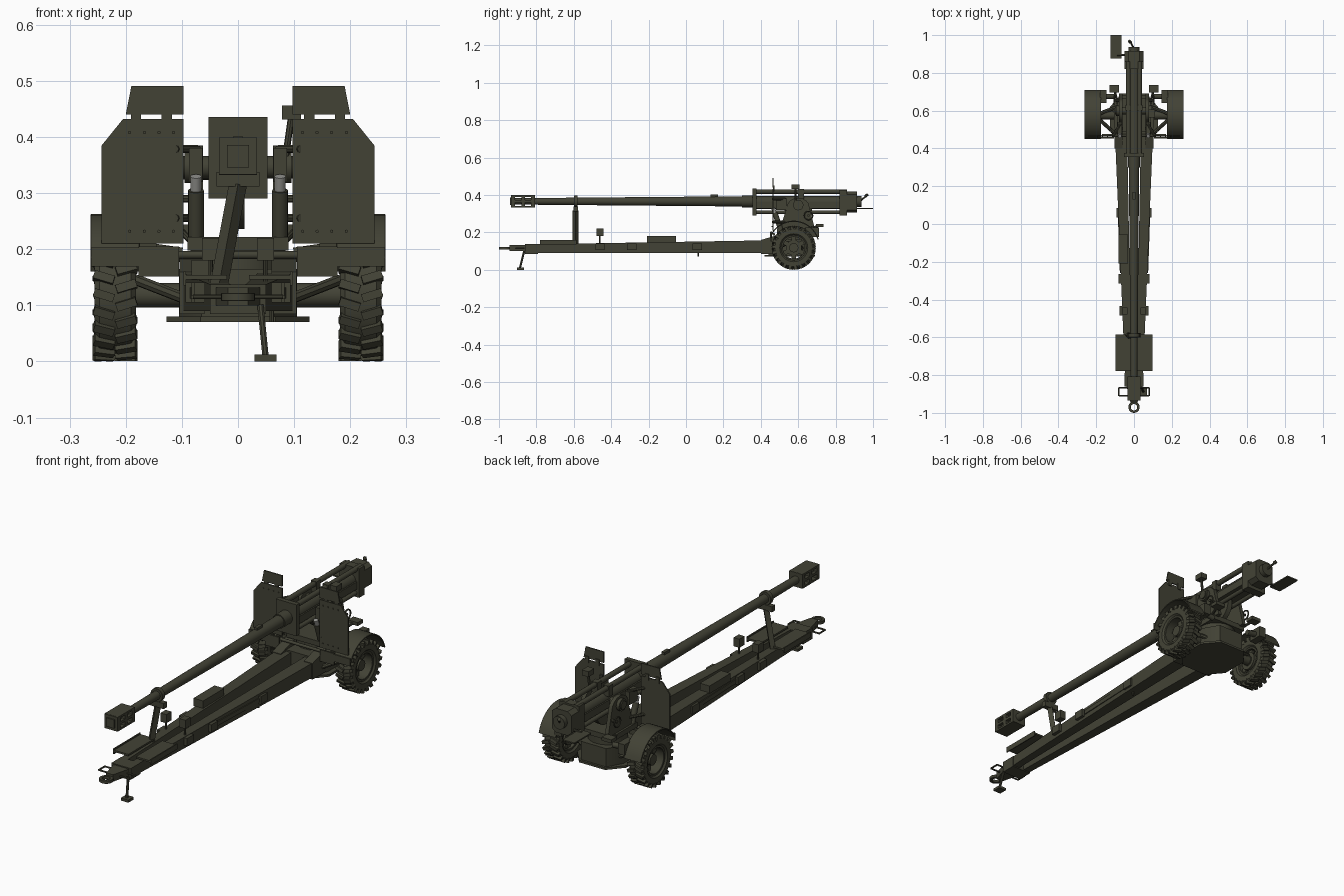
import bpy, bmesh, math
from mathutils import Matrix, Vector

cube = bpy.data.objects.get("Cube")
if cube:
    bpy.data.objects.remove(cube)

X, Y, Z = Vector((1, 0, 0)), Vector((0, 1, 0)), Vector((0, 0, 1))
made = []


def material(name, red, green, blue):
    mat = bpy.data.materials.new(name)
    mat.use_nodes = True
    mat.diffuse_color = (red, green, blue, 1)
    mat.node_tree.nodes["Principled BSDF"].inputs["Base Color"].default_value = mat.diffuse_color
    return mat


olive = material("olive drab", .055, .055, .036)
steel = material("bare steel", .3, .3, .28)


def finish(name, bm, mirror=False, mat=olive):
    bmesh.ops.recalc_face_normals(bm, faces=bm.faces)
    mesh = bpy.data.meshes.new(name)
    bm.to_mesh(mesh)
    bm.free()
    mesh.materials.append(mat)
    part = bpy.data.objects.new(name, mesh)
    bpy.context.collection.objects.link(part)
    if mirror:
        part.modifiers.new("both sides", "MIRROR")
    made.append(part)


def add_cube(bm, size, matrix):
    bmesh.ops.create_cube(bm, size=1, matrix=matrix @ Matrix.Diagonal((*size, 1)))


def box(name, at, size, mirror=False):
    bm = bmesh.new()
    add_cube(bm, size, Matrix.Translation(at))
    finish(name, bm, mirror)


def beam(name, back, front, wide, high, front_wide, front_high, mirror=False):
    """Box along y whose section changes from the back end to the front end."""
    bm = bmesh.new()
    bmesh.ops.create_cube(bm, size=1)
    for v in bm.verts:
        end, w, h = (back, wide, high) if v.co.y > 0 else (front, front_wide, front_high)
        v.co = Vector(end) + X * v.co.x * w + Z * v.co.z * h
    finish(name, bm, mirror)


def rod(name, start, end, radius, tip=None, segs=16, mirror=False, mat=olive):
    bm = bmesh.new()
    start, end = Vector(start), Vector(end)
    path = end - start
    turn = path.to_track_quat("Z", "Y").to_matrix().to_4x4()
    bmesh.ops.create_cone(bm, cap_ends=True, segments=segs, radius1=radius, radius2=tip or radius,
                          depth=path.length, matrix=Matrix.Translation((start + end) / 2) @ turn)
    finish(name, bm, mirror, mat)


def plate(name, outline, origin, right, up, depth, mirror=False):
    """Flat outline in the right/up plane at origin, given thickness by depth."""
    bm = bmesh.new()
    face = bm.faces.new([bm.verts.new(Vector(origin) + right * a + up * b) for a, b in outline])
    grown = bmesh.ops.extrude_face_region(bm, geom=[face])["geom"]
    bmesh.ops.translate(bm, vec=depth, verts=[g for g in grown if isinstance(g, bmesh.types.BMVert)])
    finish(name, bm, mirror)


def chamfered(wide, high, cut_wide, cut_high):
    """Rectangle with cut corners, centred on its origin."""
    w, h = wide / 2, high / 2
    corner = [(w, h - cut_high), (w - cut_wide, h)]
    half = corner + [(-a, b) for a, b in reversed(corner)]
    return half + [(-a, -b) for a, b in half]


def ring(name, at, inner, outer, wide, axis=X, cut=.001, segs=32, start=0, sweep=math.tau, mirror=False):
    """Band with a cut-corner section, spun around an axis."""
    bm = bmesh.new()
    side = Y if axis == Z else Z
    mid = (inner + outer) / 2
    section = [bm.verts.new(axis * a + side * (mid + r))
               for a, r in chamfered(wide, outer - inner, cut, cut)]
    edges = [bm.edges.new((v, section[i - 1])) for i, v in enumerate(section)]
    bmesh.ops.rotate(bm, verts=section, matrix=Matrix.Rotation(start, 3, axis))
    bmesh.ops.spin(bm, geom=section + edges, axis=axis, angle=sweep, steps=segs)
    bmesh.ops.remove_doubles(bm, verts=bm.verts, dist=1e-5)
    bmesh.ops.translate(bm, vec=at, verts=bm.verts)
    finish(name, bm, mirror)


def bore(y, side=0, up=0):
    """Point measured from the barrel's axis."""
    return Vector((side, y, .366 + up))


# Barrel and slotted muzzle brake
brake = bore(-.87)
rod("barrel", bore(-.92), bore(.38), .017, tip=.028, segs=24)
rod("barrel_collar", bore(.3), bore(.37), .032, segs=24)
box("barrel_sight_lug", bore(.15, up=.027), (.016, .04, .018))
for shift in (-.055, 0, .052):
    box("muzzle_plate", brake + Y * shift, (.068, .02, .066))
for sign in (-1, 1):
    box("muzzle_rail", brake + Z * sign * .029, (.068, .12, .009))
    box("muzzle_baffle", brake + X * sign * .027, (.014, .12, .012))
box("muzzle_face", brake - Y * .066, (.04, .01, .04))

# Recoil gear, cradle and breech
rod("recoil_sleeve", bore(.36, up=-.006), bore(.84, up=-.006), .034, segs=24)
box("cradle", bore(.6, up=-.02), (.08, .45, .035))
box("cradle_front_flange", bore(.366, up=-.003), (.106, .022, .146))
box("cradle_rear_flange", bore(.84, up=-.008), (.1, .04, .135))
rod("recoil_cylinder", bore(.36, .03, .052), bore(.86, .03, .052), .012, mirror=True)
rod("lower_recoil_rod", bore(.36, .03, -.058), bore(.84, .03, -.058), .01, mirror=True)
box("recoil_cylinder_clamp", bore(.615, .03, .04), (.03, .03, .05), mirror=True)
plate("breech_block", chamfered(.1, .112, .02, .015), bore(.86, up=-.004), X, Z, Y * .055)
rod("breech_ring", bore(.91), bore(.937), .03)
rod("breech_lever", bore(.91, .01, -.015), bore(.965, -.02, .03), .005, segs=8)
rod("breech_lever_knob", bore(.96, -.018, .028), bore(.97, -.026, .036), .008, segs=8)
plate("loading_tray", chamfered(.06, .125, .002, .002), bore(.938, -.095, -.042),
      X, Y, Z * .006)
rod("tray_arm", bore(.895, -.04, -.036), bore(.895, -.09, -.038), .006, segs=8)

# Chassis and turning saddle
WHEEL = Vector((.219, .576, .118))
pivot = WHEEL * Vector((0, 1, 0)).dot(Y) - X * WHEEL.x
plate("belly_plate", chamfered(.254, .27, .06, .07), (0, .555, .07), X, Y, Z * .01)
plate("chassis_body", chamfered(.21, .24, .04, .07), (0, .56, .08), X, Y, Z * .085)
rod("saddle_pivot", pivot + Z * .04, pivot + Z * .085, .085, segs=24)
box("saddle", pivot + Z * .092, (.18, .18, .024))
rod("cross_tube", (-.17, .47, .19), (.17, .47, .19), .007)
rod("trunnion", bore(.6, -.1, -.02), bore(.6, .1, -.02), .02)
rod("elevation_arc", bore(.6, -.012, -.055), bore(.6, .012, -.055), .075, segs=24)
head = [(math.cos(t * math.pi / 8) * .06, math.sin(t * math.pi / 8) * .05) for t in range(9)]
plate("saddle_cheek", [(-.1, -.12), (.09, -.12)] + head, bore(.6, .062, -.031),
      Y, Z, X * .018, mirror=True)
rod("trunnion_cap", bore(.6, .08, -.02), bore(.6, .095, -.02), .028, mirror=True)

# Balancing springs
spring = Vector((.075, .475, .305))
rod("balance_spring", spring + Y * .035 - Z * .1, spring, .014, mirror=True)
rod("balance_spring_cap", spring, spring - Y * .01 + Z * .025, .01, mirror=True, mat=steel)
box("balance_bracket", spring + Y * .035 + Z * .045, (.024, .06, .06), mirror=True)

# Crew seats, handwheels and sight
seat = Vector((.105, .715, .236))
box("gunner_seat", seat, (.05, .04, .016), mirror=True)
rod("seat_arm", seat, seat - Y * .08 - X * .02 - Z * .02, .006, segs=8, mirror=True)
crank = Vector((.105, .655, .29))
ring("handwheel", crank, .02, .026, .006, segs=20, mirror=True)
rod("handwheel_shaft", crank - X * .03, crank, .007, segs=8, mirror=True)
rod("sight_stem", bore(.585, .085), bore(.585, .095, .07), .006, segs=8)
box("sight_head", bore(.585, .095, .078), (.034, .042, .025))

# Shields with folding flaps, hinges, bolts and braces
shield = Vector((.097, .462, .21))
thick = Y * .006
plate("shield", [(0, 0), (.146, 0), (.146, .175), (.108, .222), (0, .222)],
      shield, X, Z, thick, mirror=True)
plate("shield_flap", [(0, 0), (.103, 0), (.093, .051), (0, .051)],
      shield + Z * .23, X, Z, thick, mirror=True)
for hinge in (.03, .085):
    box("flap_hinge", shield + thick + X * hinge + Z * .225, (.018, .008, .03), mirror=True)
for low in (True, False):
    height = Z * (.022 if low else .198)
    for i in range(4):
        bolt = shield + X * (.018 + i * .026) + height
        rod("shield_bolt", bolt - Y * .004, bolt + thick, .003, segs=6, mirror=True)
    brace = shield + height * .7 + Z * .03
    rod("shield_brace", brace + X * .015, brace - X * .025 + Y * .07, .007, segs=8, mirror=True)

# Suspension arms and dampers
rod("axle_arm", WHEEL - X * .13, WHEEL - X * .03, .022, mirror=True)
rod("front_strut", (.09, .47, .11), (.18, .55, .145), .01, segs=8, mirror=True)
rod("rear_strut", (.09, .62, .115), (.18, .585, .14), .01, segs=8, mirror=True)
rod("shock_absorber", (.1, .675, .19), (.17, .675, .2), .013, segs=12, mirror=True)
box("shock_box", (.163, .675, .2), (.035, .07, .05), mirror=True)

# Mudguards
ring("mudguard", WHEEL + Z * .006, .133, .139, .088, segs=16,
     start=math.radians(-74), sweep=math.radians(138), mirror=True)
box("guard_front_lip", (.218, .453, .186), (.088, .006, .034), mirror=True)
box("guard_inner_panel", (.141, .456, .178), (.072, .008, .054), mirror=True)

# Wheels: tyre, rim, hub, spokes and chevron tread
ring("tyre", WHEEL, .066, .109, .074, cut=.009, segs=40, mirror=True)
ring("rim", WHEEL, .058, .068, .06, mirror=True)
rod("hub", WHEEL - X * .034, WHEEL + X * .016, .025, mirror=True)
rod("hub_flange", WHEEL - X * .03, WHEEL - X * .007, .042, segs=24, mirror=True)
spokes, lugs = bmesh.new(), bmesh.new()


def around(fraction, side, out):
    turn = Matrix.Rotation(math.tau * fraction, 4, "X")
    return Matrix.Translation(WHEEL) @ turn @ Matrix.Translation((side, 0, out))


for i in range(6):
    add_cube(spokes, (.012, .024, .03), around(i / 6, -.012, .048))
for i in range(44):
    sign = i % 2 * 2 - 1
    add_cube(lugs, (.037, .015, .021), around(i / 44, sign * .02, .107) @ Matrix.Rotation(sign * .3, 4, "Z"))
finish("wheel_spokes", spokes, mirror=True)
finish("tread_lugs", lugs, mirror=True)

# Trails: long tapering beams with hinges, tools and clips
beam("trail", (.068, .46, .124), (.029, -.84, .113), .064, .068, .034, .046, mirror=True)
beam("trail_hinge", (.082, .5, .137), (.082, .4, .122), .044, .105, .044, .075, mirror=True)
beam("trail_side_tool", (.082, .06, .122), (.071, -.26, .122), .008, .02, .008, .02, mirror=True)
for y in (.06, -.29, -.46):
    box("trail_clip", (.078 + y * .03, y, .123), (.027, .05, .036), mirror=True)
box("stowage_box", (-.058, -.132, .163), (.05, .155, .036))
rod("drain_pin", (.06, .065, .07), (.06, .065, .1), .004, segs=8)

# Marker boxes and deck plates
marker = Vector((.049, -.46, .2))
rod("marker_post", marker - Z * .07, marker, .004, segs=8, mirror=True)
box("marker_box", marker, (.03, .038, .04), mirror=True)
box("deck_plate", (.058, -.682, .15), (.077, .195, .008), mirror=True)
box("deck_lip", (.095, -.682, .148), (.005, .195, .025), mirror=True)

# Towing end: coupling, eye, lifting handles and prop foot
box("coupling_block", (0, -.825, .111), (.1, .07, .052))
beam("coupling_nose", (0, -.85, .116), (0, -.945, .116), .084, .032, .036, .032)
ring("tow_eye", (0, -.97, .115), .017, .03, .014, axis=Z, segs=24)
grip = Vector((.08, -.888, .115))
for reach in (Y * .022, Y * -.022):
    rod("handle_side", grip + reach - X * .05, grip + reach, .004, segs=8, mirror=True)
    rod("handle_grip", grip, grip + reach, .004, segs=8, mirror=True)
rod("prop_leg", (.04, -.865, .1), (.049, -.888, .01), .006, segs=8)
box("prop_foot", (.049, -.885, .006), (.039, .039, .012))

# Barrel travel lock
lock = bore(-.59)
ring("lock_clamp", lock, .019, .031, .02, axis=Y, segs=20)
box("lock_yoke", lock - Z * .041, (.076, .024, .026))
rod("lock_post", lock - Z * .05, lock - X * .034 - Z * .23, .016, segs=4)

# Smooth the round parts and keep edges crisp
bpy.ops.object.select_all(action="DESELECT")
for part in made:
    part.select_set(True)
bpy.context.view_layer.objects.active = made[0]
bpy.ops.object.shade_smooth_by_angle(angle=math.radians(35))
